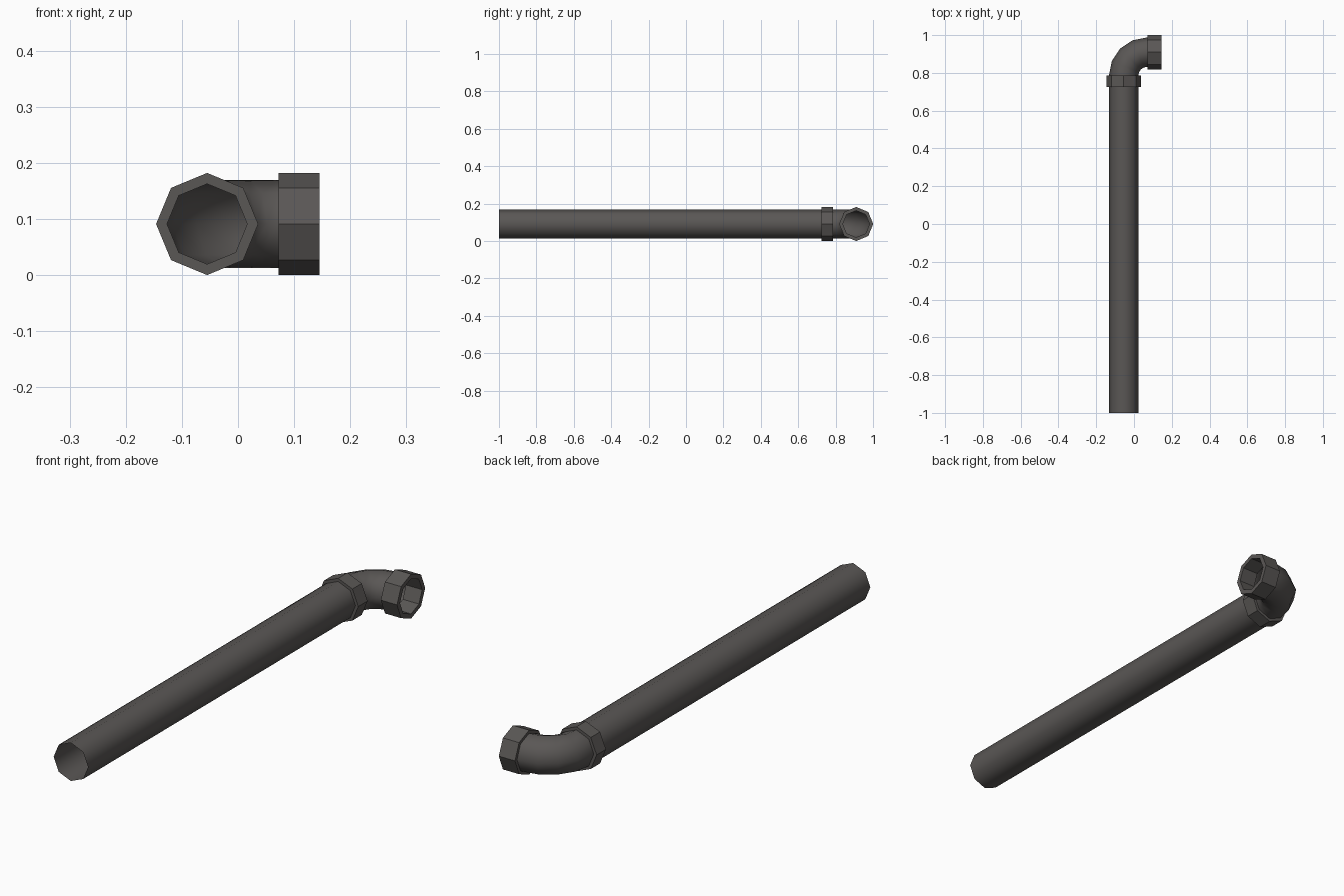
import bpy, bmesh
from math import sin, cos, pi, radians
from mathutils import Vector

if "Cube" in bpy.data.objects:
    bpy.data.objects.remove(bpy.data.objects["Cube"])

CX, CY, CZ = -0.055, 0.91, 0.091   # pipe axis x, outlet axis y, axis height
R_PIPE, R_OUT, R_IN = 0.078, 0.091, 0.0715
SIDES = 8

metal = bpy.data.materials.new("dark_grey_metal")
metal.diffuse_color = (0.102, 0.095, 0.091, 1)
metal.use_nodes = True
metal.node_tree.nodes["Principled BSDF"].inputs["Base Color"].default_value = metal.diffuse_color


def loft(name, stations, smooth, closed=False):
    """Skin octagonal rings; each station is (centre, direction in xy, radius)."""
    bm = bmesh.new()
    rings = []
    for centre, d, r in stations:
        side = Vector((d[1], -d[0], 0))
        rings.append([bm.verts.new(Vector(centre) + side * (r * cos(2 * pi * i / SIDES))
                                   + Vector((0, 0, r * sin(2 * pi * i / SIDES))))
                      for i in range(SIDES)])
    pairs = list(zip(rings, rings[1:]))
    if closed:
        pairs.append((rings[-1], rings[0]))
    for a, b in pairs:
        for i in range(SIDES):
            j = (i + 1) % SIDES
            f = bm.faces.new((a[i], a[j], b[j], b[i]))
            f.smooth = smooth
    bmesh.ops.recalc_face_normals(bm, faces=bm.faces)
    me = bpy.data.meshes.new(name)
    bm.to_mesh(me)
    bm.free()
    me.materials.append(metal)
    ob = bpy.data.objects.new(name, me)
    bpy.context.collection.objects.link(ob)
    return ob


def collar(name, start, end, d):
    """Flat-faced octagonal ring with a square cross-section."""
    loft(name, [(start, d, R_IN), (start, d, R_OUT), (end, d, R_OUT), (end, d, R_IN)],
         smooth=False, closed=True)


# Long straight pipe, open at the front
loft("straight_pipe", [((CX, -1, CZ), (0, 1), R_PIPE), ((CX, 0.755, CZ), (0, 1), R_PIPE)], True)

# Quarter-turn elbow from +y to +x
bend = 0.125
px, py = CX + bend, CY - bend
path = [((CX, 0.755, CZ), (0, 1), R_PIPE)]
for k in range(5):
    a = radians(22.5 * k)
    path.append(((px - bend * cos(a), py + bend * sin(a), CZ), (sin(a), cos(a)), R_PIPE))
path.append(((0.085, CY, CZ), (1, 0), R_PIPE))
loft("elbow", path, True)

# Joint collar and outlet collar
collar("joint_collar", (CX, 0.725, CZ), (CX, 0.785, CZ), (0, 1))
collar("outlet_collar", (0.072, CY, CZ), (0.145, CY, CZ), (1, 0))
